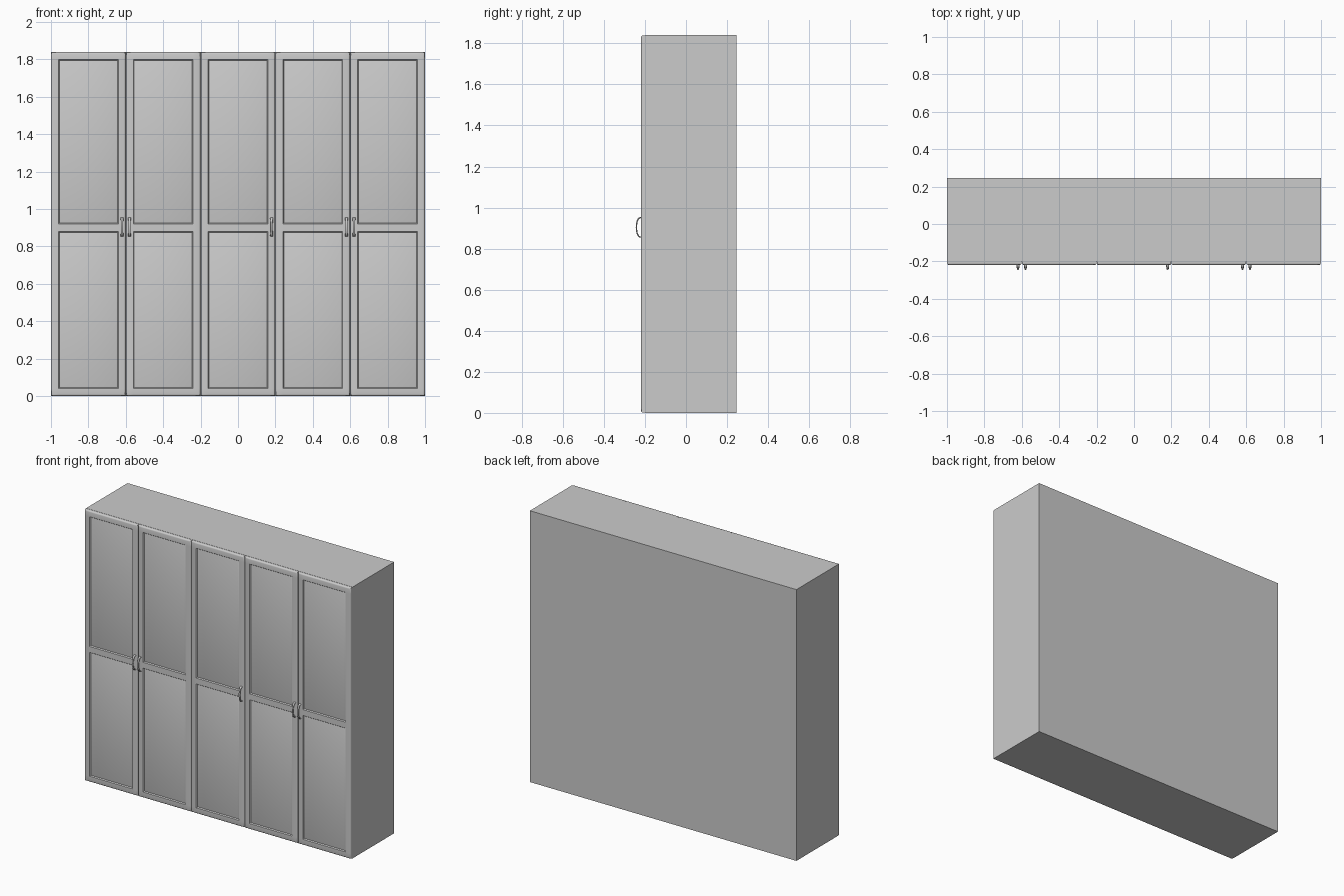
import bpy, bmesh
from math import sin, cos, pi

if "Cube" in bpy.data.objects:
    bpy.data.objects.remove(bpy.data.objects["Cube"])

H = 1.84            # total height
DOOR_W = 0.4
FRONT, JOIN, BACK = -0.219, -0.20, 0.245


def make_object(name, bm, smooth=False):
    mesh = bpy.data.meshes.new(name)
    bmesh.ops.recalc_face_normals(bm, faces=bm.faces)
    bm.to_mesh(mesh)
    bm.free()
    ob = bpy.data.objects.new(name, mesh)
    bpy.context.collection.objects.link(ob)
    if smooth:
        bpy.context.view_layer.objects.active = ob
        ob.select_set(True)
        bpy.ops.object.shade_smooth_by_angle(angle=0.6)
        ob.select_set(False)
    return ob


def box(x0, x1, y0, y1, z0, z1):
    bm = bmesh.new()
    bmesh.ops.create_cube(bm, size=1)
    for v in bm.verts:
        v.co = ((x0 + x1) / 2 + v.co.x * (x1 - x0),
                (y0 + y1) / 2 + v.co.y * (y1 - y0),
                (z0 + z1) / 2 + v.co.z * (z1 - z0))
    return bm


def door(name, cx):
    # slab with rounded front edges
    hw = DOOR_W / 2 - 0.001
    bm = box(cx - hw, cx + hw, FRONT, JOIN, 0.001, H - 0.001)
    edges = [e for e in bm.edges if all(v.co.y < FRONT + 1e-4 for v in e.verts)]
    bmesh.ops.bevel(bm, geom=edges, offset=0.009, segments=3, profile=0.5,
                    affect='EDGES')

    # cut the frame lines
    cuts = [((cx + s * 0.16, 0, 0), (1, 0, 0)) for s in (-1, 1)]
    cuts += [((0, 0, z), (0, 0, 1)) for z in (0.04, 0.88, 0.92, 1.80)]
    for co, no in cuts:
        geom = bm.verts[:] + bm.edges[:] + bm.faces[:]
        bmesh.ops.bisect_plane(bm, geom=geom, plane_co=co, plane_no=no)

    # moulded groove around both panels
    bm.normal_update()
    panels = []
    for f in bm.faces:
        c = f.calc_center_median()
        if (f.normal.y < -0.99 and abs(c.x - cx) < 0.1
                and (0.1 < c.z < 0.8 or 1.0 < c.z < 1.7)):
            panels.append(f)
    for thickness, depth in ((0.005, -0.007), (0.008, 0.003)):
        bmesh.ops.inset_individual(bm, faces=panels, thickness=thickness,
                                   depth=depth, use_even_offset=True)
        bm.normal_update()
    make_object(name, bm, True)


def handle(name, cx):
    # elliptical section swept along an arch, flared at the feet
    bm = bmesh.new()
    steps, sides, rings = 16, 10, []
    for i in range(steps + 1):
        a = pi * i / steps
        py = FRONT + 0.003 - 0.0255 * sin(a) ** 0.7
        pz = 0.904 - 0.048 * cos(a)
        n = (-sin(a), -cos(a))
        width = 0.0055 + 0.003 * abs(cos(a)) ** 3
        ring = []
        for k in range(sides):
            t = 2 * pi * k / sides
            r = 0.0035 * sin(t)
            ring.append(bm.verts.new((cx + width * cos(t),
                                      py + n[0] * r, pz + n[1] * r)))
        rings.append(ring)
    for a, b in zip(rings, rings[1:]):
        for k in range(sides):
            j = (k + 1) % sides
            bm.faces.new((a[k], a[j], b[j], b[k]))
    bm.faces.new(rings[0])
    bm.faces.new(rings[-1])
    make_object(name, bm, True)


# cabinet body
make_object("cabinet_body", box(-1, 1, JOIN, BACK, 0, H))

# five doors
for i in range(5):
    door(f"door_{i + 1}", -0.8 + DOOR_W * i)

# handles: two pairs and a single one
for i, x in enumerate((-0.62, -0.58, 0.18, 0.58, 0.62)):
    handle(f"handle_{i + 1}", x)
